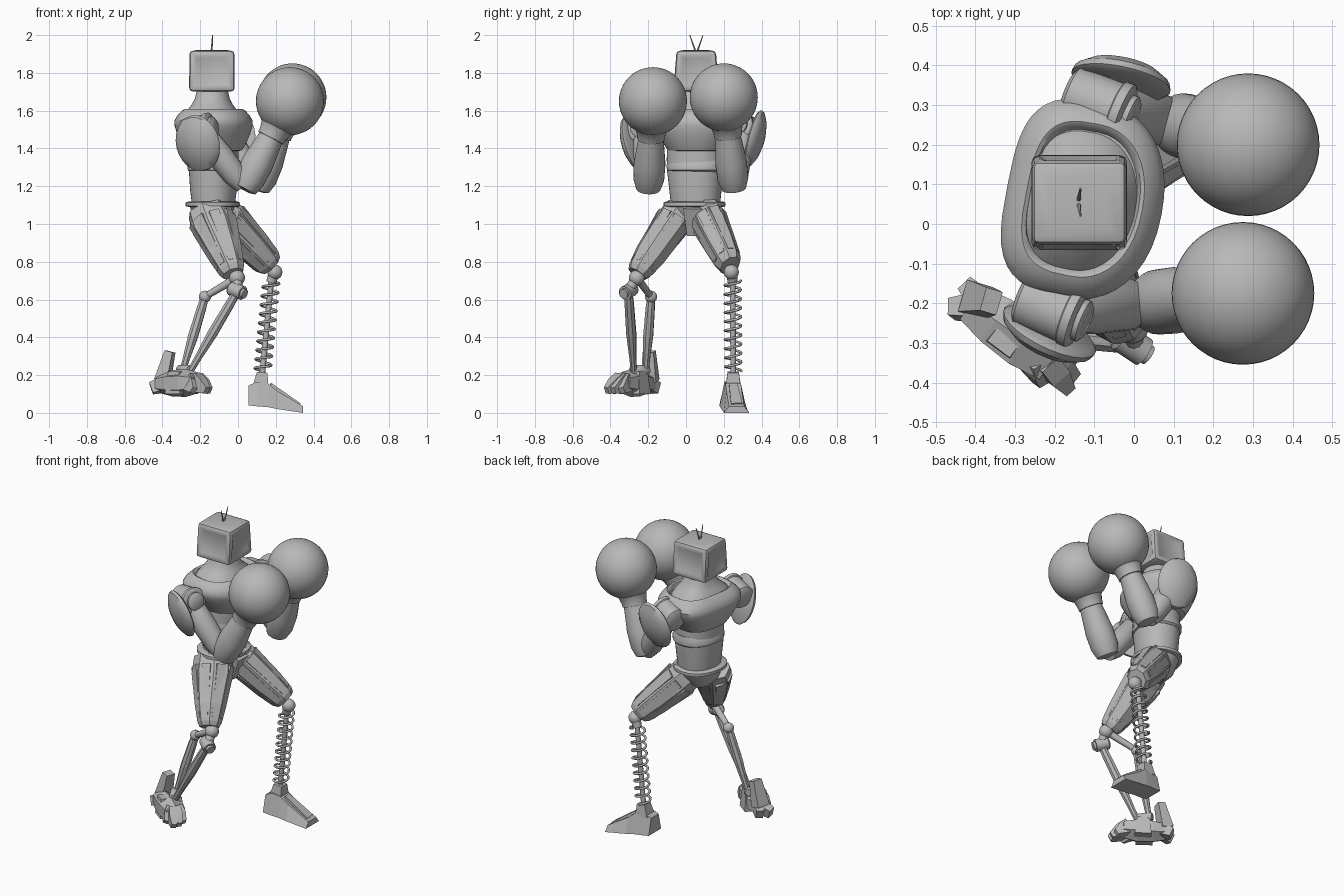
import bpy, bmesh, math
from mathutils import Vector as V

cube = bpy.data.objects.get("Cube")
if cube:
    bpy.data.objects.remove(cube, do_unlink=True)

grey = bpy.data.materials.new("plain grey")
grey.use_nodes = True
COLOUR = (0.48, 0.48, 0.48, 1)
grey.diffuse_color = COLOUR
grey.node_tree.nodes["Principled BSDF"].inputs["Base Color"].default_value = COLOUR


def finish(name, bm, smooth=True):
    bmesh.ops.recalc_face_normals(bm, faces=bm.faces)
    mesh = bpy.data.meshes.new(name)
    bm.to_mesh(mesh)
    bm.free()
    mesh.materials.append(grey)
    ob = bpy.data.objects.new(name, mesh)
    bpy.context.collection.objects.link(ob)
    if smooth:
        bpy.ops.object.select_all(action='DESELECT')
        ob.select_set(True)
        bpy.context.view_layer.objects.active = ob
        bpy.ops.object.shade_smooth_by_angle(angle=math.radians(38))
    return ob


def loft(name, rings, smooth=True):
    """Skin a list of equal rings of points and cap both ends."""
    bm = bmesh.new()
    rows = [[bm.verts.new(p) for p in ring] for ring in rings]
    n = len(rows[0])
    for a, b in zip(rows, rows[1:]):
        for i in range(n):
            j = (i + 1) % n
            bm.faces.new((a[i], a[j], b[j], b[i]))
    bm.faces.new(rows[0])
    bm.faces.new(rows[-1])
    return finish(name, bm, smooth)


def frame(p0, p1, side):
    d = (V(p1) - V(p0)).normalized()
    u = (V(side) - d * V(side).dot(d)).normalized()
    return u, d.cross(u)


def limb(name, p0, p1, profile, n=20, side=(0.1, 1, 0), smooth=True):
    """Sweep (t, width, depth) sections along a line; n = 4 gives a box."""
    p0, p1 = V(p0), V(p1)
    u, v = frame(p0, p1, side)
    k = 1 / math.cos(math.pi / n) if n < 10 else 1
    rings = []
    for s in profile:
        ru, rv = s[1] * k, s[-1] * k
        rings.append([p0.lerp(p1, s[0]) + u * ru * math.cos(a) + v * rv * math.sin(a)
                      for a in (math.tau * (i + 0.5) / n for i in range(n))])
    return loft(name, rings, smooth)


def block(name, p0, p1, start, end, side=(0, 1, 0)):
    return limb(name, p0, p1, [(0, *start), (1, *end)], 4, side, False)


def ball(name, centre, r, seg=24):
    bm = bmesh.new()
    bmesh.ops.create_uvsphere(bm, u_segments=seg, v_segments=seg // 2, radius=r)
    bmesh.ops.translate(bm, verts=bm.verts, vec=V(centre))
    return finish(name, bm)


def body(name, centre, sections, front=2.2, back=2.2, turn=-11, n=40):
    """Stack sections (z, forward radius, side radius), squarer for higher powers."""
    c, s = math.cos(math.radians(turn)), math.sin(math.radians(turn))
    rings = []
    for z, rx, ry in sections:
        ring = []
        for i in range(n):
            a = math.tau * i / n
            ca, sa = math.cos(a), math.sin(a)
            power = front if ca > 0 else back
            x = rx * math.copysign(abs(ca) ** (2 / power), ca)
            y = ry * math.copysign(abs(sa) ** (2 / power), sa)
            ring.append((centre[0] + c * x - s * y, centre[1] + s * x + c * y, z))
        rings.append(ring)
    return loft(name, rings)


# Torso
body("abdomen", (-.13, .05), [(1.1, .112, .13), (1.18, .122, .138), (1.28, .128, .15),
                              (1.34, .13, .152), (1.44, .13, .15)])
body("chest_armour", (-.125, .06),
     [(1.385, .12, .14), (1.39, .145, .155), (1.43, .168, .182), (1.48, .188, .218), (1.52, .198, .243),
      (1.548, .198, .25), (1.575, .182, .238), (1.6, .16, .21), (1.608, .148, .195), (1.602, .138, .185),
      (1.58, .13, .175)], 2.2, 3.2)
body("chest_seam", (-.128, .055), [(1.275, .12, .145), (1.285, .136, .156), (1.31, .138, .158), (1.34, .12, .15)])
body("neck", (-.135, .055), [(1.57, .145, .185), (1.6, .13, .165), (1.63, .108, .128),
                             (1.66, .092, .1), (1.71, .08, .085)], 2.1, 2.6)
body("belt", (-.133, .045), [(1.09, .125, .15), (1.095, .143, .163), (1.113, .143, .163), (1.12, .125, .15)])
body("pelvis", (-.13, .045), [(.98, .06, .06), (1.02, .1, .11), (1.095, .125, .145)])
block("crotch_plate", (-.012, .035, 1.09), (-.065, .03, .945), (.05, .03), (.025, .025))

# Head with inset panels on every side and a raised lid
bm = bmesh.new()
bmesh.ops.create_cube(bm, size=1)
bmesh.ops.scale(bm, verts=bm.verts, vec=(.242, .242, .215))
for vert in bm.verts:
    if vert.co.z > 0:
        vert.co.y *= .86
        vert.co.x *= .98
bmesh.ops.translate(bm, verts=bm.verts, vec=(-.138, .054, 1.81))
bmesh.ops.bevel(bm, geom=bm.edges[:], offset=.018, segments=2, affect='EDGES', profile=.5)
bm.normal_update()
big = [f for f in bm.faces if f.calc_area() > .02]
sides = [f for f in big if abs(f.normal.z) < .5]
lid = [f for f in big if f.normal.z > .5]
bmesh.ops.inset_individual(bm, faces=sides, thickness=.012, depth=0)
bmesh.ops.inset_individual(bm, faces=sides, thickness=.018, depth=-.008)
bmesh.ops.inset_individual(bm, faces=lid, thickness=.035, depth=.004)
finish("head", bm)
for tag, dy in (("left", .035), ("right", -.035)):
    limb(tag + "_antenna", (-.14, .055 + dy * .1, 1.91), (-.135, .055 + dy, 2),
         [(0, .005, .005), (1, .002, .002)], 6)

# Arms: shoulder joint, upper arm, shoulder pad, forearm, glove
ARMS = {
    "left": dict(joint=(-.085, .30, 1.515), elbow=(.1, .255, 1.18), glove=(.288, .2, 1.67),
                 pad=(-.035, .35, 1.455), out=(.2, .95, -.25)),
    "right": dict(joint=(-.205, -.215, 1.5), elbow=(.03, -.2, 1.18), glove=(.275, -.175, 1.65),
                  pad=(-.208, -.262, 1.43), out=(-.42, -.87, -.28)),
}
for tag, a in ARMS.items():
    joint, elbow, glove = V(a["joint"]), V(a["elbow"]), V(a["glove"])
    axis = V((.92, -.36, .18)).normalized()
    limb(tag + "_shoulder_joint", joint - axis * .09, joint + axis * .095,
         [(0, .055), (.06, .072), (.7, .074), (.72, .08), (.84, .08), (.88, .068), (.88, .055),
          (.95, .055), (1, .042)], 24)
    limb(tag + "_upper_arm", joint, elbow + V((0, 0, .02)),
         [(0, .05), (.15, .066), (.45, .07), (.8, .066), (1, .045)])
    out = V(a["out"]).normalized()
    limb(tag + "_shoulder_pad", V(a["pad"]), V(a["pad"]) + out * .065,
         [(0, .115, .142), (.15, .128, .155), (.4, .122, .148), (.72, .09, .108), (.92, .045, .055), (1, .015, .02)],
         24, (out.y, -out.x, 0))
    limb(tag + "_forearm", elbow, glove,
         [(0, .04), (.015, .065), (.12, .082), (.3, .084), (.5, .072), (.66, .062), (.7, .062)], 24)
    limb(tag + "_glove_cuff", elbow, glove,
         [(.58, .06), (.585, .074), (.63, .076), (.7, .086), (.8, .12)], 24)
    ball(tag + "_glove", glove, .18, 48)

# Thighs: faceted shells with long raised plates
THIGHS = {
    "left": ((-.09, .10, 1.06), (.175, .235, .78), (.3, -.8, 0),
             [(0, .08, .095), (.25, .085, .1), (.65, .076, .09), (.93, .062, .075), (1, .05, .06)]),
    "right": ((-.155, -.03, 1.07), (-.025, -.258, .735), (1, .1, 0),
              [(0, .108, .085), (.25, .117, .09), (.7, .086, .08), (.94, .066, .063), (1, .054, .05)]),
}
for tag, (top, knee, side, profile) in THIGHS.items():
    limb(tag + "_thigh", top, knee, profile, 8, side, False)
    u, v = frame(top, knee, side)
    for i in range(8):
        a = math.tau * i / 8
        spot = lambda t, s: V(top).lerp(V(knee), t) + u * s[1] * math.cos(a) + v * s[2] * math.sin(a)
        block(f"{tag}_thigh_plate_{i + 1}", spot(.15, profile[1]), spot(.88, profile[3]),
              (.009, .028), (.007, .016), u * math.cos(a) + v * math.sin(a))

# Left lower leg: ball knee, rod and coil spring
ball("left_knee_ball", (.195, .24, .745), .04)
top, bottom = V((.178, .247, .72)), V((.128, .25, .2))
limb("spring_rod", top, bottom, [(0, .015), (1, .015)], 12)
limb("spring_top_cap", (.19, .243, .735), (.174, .247, .69), [(0, .03), (1, .026)], 12)
u, v = frame(top, bottom, (0, 1, 0))
TURNS, STEPS = 10, 16
curve = bpy.data.curves.new("coil_spring", 'CURVE')
curve.dimensions = '3D'
curve.bevel_depth = .007
curve.bevel_resolution = 1
curve.use_fill_caps = True
curve.materials.append(grey)
line = curve.splines.new('POLY')
line.points.add(TURNS * STEPS)
for i, p in enumerate(line.points):
    a = math.tau * i / STEPS
    q = top.lerp(bottom, .04 + .92 * i / (TURNS * STEPS)) + (u * math.cos(a) + v * math.sin(a)) * .043
    p.co = (*q, 1)
spring = bpy.data.objects.new("coil_spring", curve)
bpy.context.collection.objects.link(spring)
bpy.ops.object.select_all(action='DESELECT')
spring.select_set(True)
bpy.context.view_layer.objects.active = spring
bpy.ops.object.convert(target='MESH')

# Left foot: tapered wedge with an ankle post
rings = []
for x, y, low, high, w in [(.055, .24, .04, .145, .064), (.1, .243, .035, .165, .066), (.16, .25, .03, .155, .068),
                           (.21, .255, .02, .115, .068), (.345, .268, 0, .035, .067)]:
    rings.append([(x, y - w, low), (x, y + w, low), (x, y + w * .6, high), (x, y - w * .6, high)])
loft("left_foot", rings, False)
block("left_ankle_post", (.12, .25, .14), (.128, .25, .215), (.04, .042), (.03, .028))
block("left_foot_ridge", (.17, .25, .148), (.325, .268, .045), (.022, .012), (.03, .008))

# Right lower leg: knee joint with two tapered links
knee, hinge, pivot = V((-.005, -.26, .715)), V((-.003, -.305, .645)), V((-.175, -.185, .615))
ball("right_knee_ball", knee, .042)
limb("right_knee_bracket", knee, hinge, [(0, .028), (1, .028)], 12)
axis = V((.75, -.5, -.3)).normalized()
limb("right_knee_hinge", hinge - axis * .05, hinge + axis * .05,
     [(0, .03), (.1, .038), (.85, .038), (.85, .026), (1, .026)], 16)
ball("right_rear_pivot", pivot, .032)
limb("right_cross_link", pivot, knee, [(0, .018), (1, .022)], 10)
LINK = [(0, .02), (.15, .024), (.5, .026), (.8, .018), (1, .016)]
limb("right_rear_link", pivot, (-.3, -.215, .2), LINK, 8, smooth=False)
limb("right_front_link", hinge, (-.265, -.275, .2), LINK, 8, smooth=False)
limb("right_ankle", (-.31, -.2, .225), (-.255, -.29, .225), [(0, .022), (.1, .03), (.9, .03), (1, .022)], 12)

# Right foot: faceted body, splayed toes and raised heel spur
limb("right_foot", (-.41, -.2, .155), (-.205, -.345, .16),
     [(0, .05, .045), (.3, .065, .06), (.65, .07, .064), (1, .058, .046)], 6, (.6, .8, 0), False)
TOES = [(-.15, -.34), (-.15, -.385), (-.165, -.42), (-.235, -.4)]
for i, (x, y) in enumerate(TOES):
    root = V((-.27, -.29, .17)).lerp(V((x, y, .165)), .4)
    limb(f"right_toe_{i + 1}", root, (x, y, .118), [(0, .028, .048), (.5, .028, .04), (1, .015, .018)],
         4, (.6, .8, 0), False)
for i, (x, y) in enumerate([(-.46, -.215), (-.42, -.155)]):
    block(f"right_heel_claw_{i + 1}", (-.37, -.21, .16), (x, y, .13), (.035, .04), (.022, .03), (.6, .8, 0))
block("right_heel_spur", (-.4, -.19, .17), (-.36, -.195, .325), (.042, .035), (.03, .022), (.3, 1, 0))
for i, (x, y) in enumerate([(-.33, -.3), (-.27, -.24)]):
    block(f"right_foot_guard_{i + 1}", (x, y, .1), (x, y, .22), (.03, .05), (.02, .035), (.6, .8, 0))
